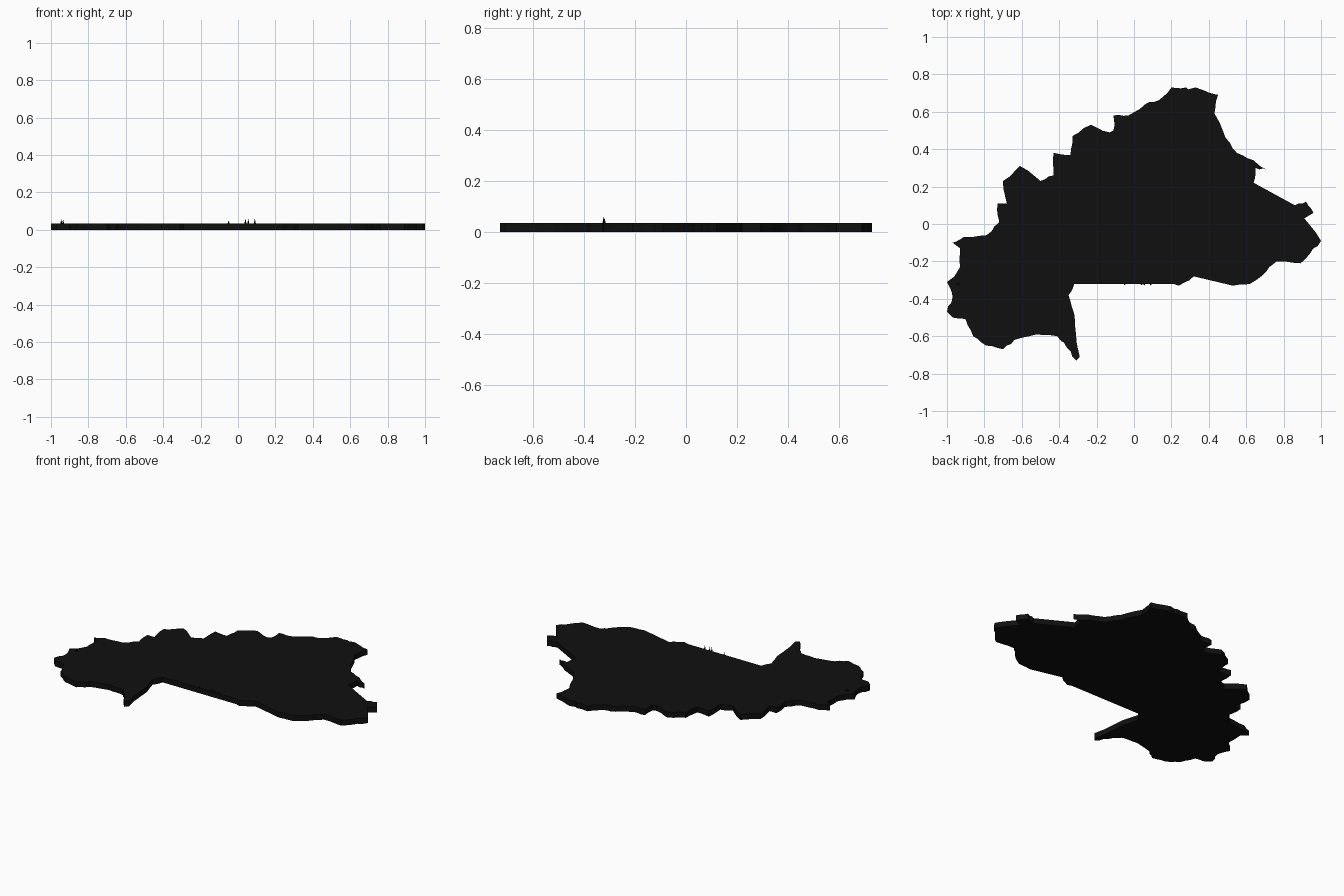
import bpy
import bmesh
import random
from mathutils import Vector

THICKNESS = 0.035
UNIT = 0.01  # outline points are written in hundredths

default_cube = bpy.data.objects.get("Cube")
if default_cube:
    bpy.data.objects.remove(default_cube, do_unlink=True)

# Single flat colour
black = bpy.data.materials.new("matte_black")
black.use_nodes = True
colour = (0.005, 0.005, 0.005, 1)
black.diffuse_color = colour
shader = black.node_tree.nodes["Principled BSDF"]
shader.inputs["Base Color"].default_value = colour
shader.inputs["Roughness"].default_value = 0.9


def finish(name, bm):
    """Turn a bmesh into a named, flat shaded object."""
    bmesh.ops.recalc_face_normals(bm, faces=bm.faces)
    mesh = bpy.data.meshes.new(name)
    bm.to_mesh(mesh)
    bm.free()
    mesh.materials.append(black)
    part = bpy.data.objects.new(name, mesh)
    bpy.context.collection.objects.link(part)
    return part


def roughen(points, amount, seed):
    """Nick the middle of each short border edge, leaving long ones straight."""
    rng = random.Random(seed)
    result = []
    for start, end in zip(points, points[1:] + points[:1]):
        result.append(start)
        edge = end - start
        if 0.06 < edge.length < 0.2:
            side = Vector((-edge.y, edge.x)).normalized()
            for share in (0.35, 0.65):
                result.append(start + edge * share + side * rng.uniform(-amount, amount))
    return result


# Border of the slab, clockwise from the northern tip
outline = [
    (20, 73), (28, 73), (29, 72), (33, 73), (45, 69), (43, 59), (49, 46), (55, 38),
    (64, 34), (71, 29), (65, 30), (64, 22), (86, 10), (92, 12), (96, 6), (91, 3),
    (100, -9), (94, -16), (89, -21), (76, -20), (71, -25), (62, -32), (53, -33),
    (32, -28), (24, -33), (21, -32), (-32, -32), (-35, -38), (-32, -48), (-31, -59),
    (-29, -71), (-31, -73), (-36, -66), (-41, -60), (-52, -59), (-64, -62),
    (-70, -67), (-79, -65), (-86, -60), (-90, -51), (-97, -50), (-100, -47),
    (-97, -39), (-100, -31), (-96, -28), (-93, -23), (-93, -13), (-97, -10),
    (-91, -7), (-79, -6), (-72, 1), (-73, 11), (-68, 11), (-70, 23), (-61, 31),
    (-50, 23), (-43, 26), (-43, 38), (-34, 37), (-33, 47), (-23, 53), (-13, 49),
    (-11, 50), (-11, 58), (-3, 58), (6, 64), (13, 66),
]

# Map slab: border profile, extruded straight up
border = roughen([Vector(point) * UNIT for point in outline], 0.006, seed=4)
bm = bmesh.new()
base = bm.faces.new([bm.verts.new((p.x, p.y, 0)) for p in border])
extruded = bmesh.ops.extrude_face_region(bm, geom=[base], use_keep_orig=True)
raised = [item for item in extruded["geom"] if isinstance(item, bmesh.types.BMVert)]
bmesh.ops.translate(bm, verts=raised, vec=(0, 0, THICKNESS))
bmesh.ops.triangulate(bm, faces=[face for face in bm.faces if len(face.verts) > 4])
finish("map_slab", bm)

# Thin slivers standing on the southern and western borders
slivers = [
    ("south", -0.05, -0.323, 0.05), ("south", 0.04, -0.323, 0.06),
    ("south", 0.055, -0.323, 0.06), ("south", 0.09, -0.323, 0.06),
    ("west", -0.945, -0.32, 0.055), ("west", -0.935, -0.32, 0.055),
]
for place, x, y, top in slivers:
    bm = bmesh.new()
    height = top - THICKNESS
    cone = bmesh.ops.create_cone(bm, cap_ends=True, segments=4, radius1=0.005,
                                 radius2=0, depth=height)
    bmesh.ops.translate(bm, verts=cone["verts"], vec=(x, y, THICKNESS + height / 2))
    finish(place + "_border_sliver", bm)
